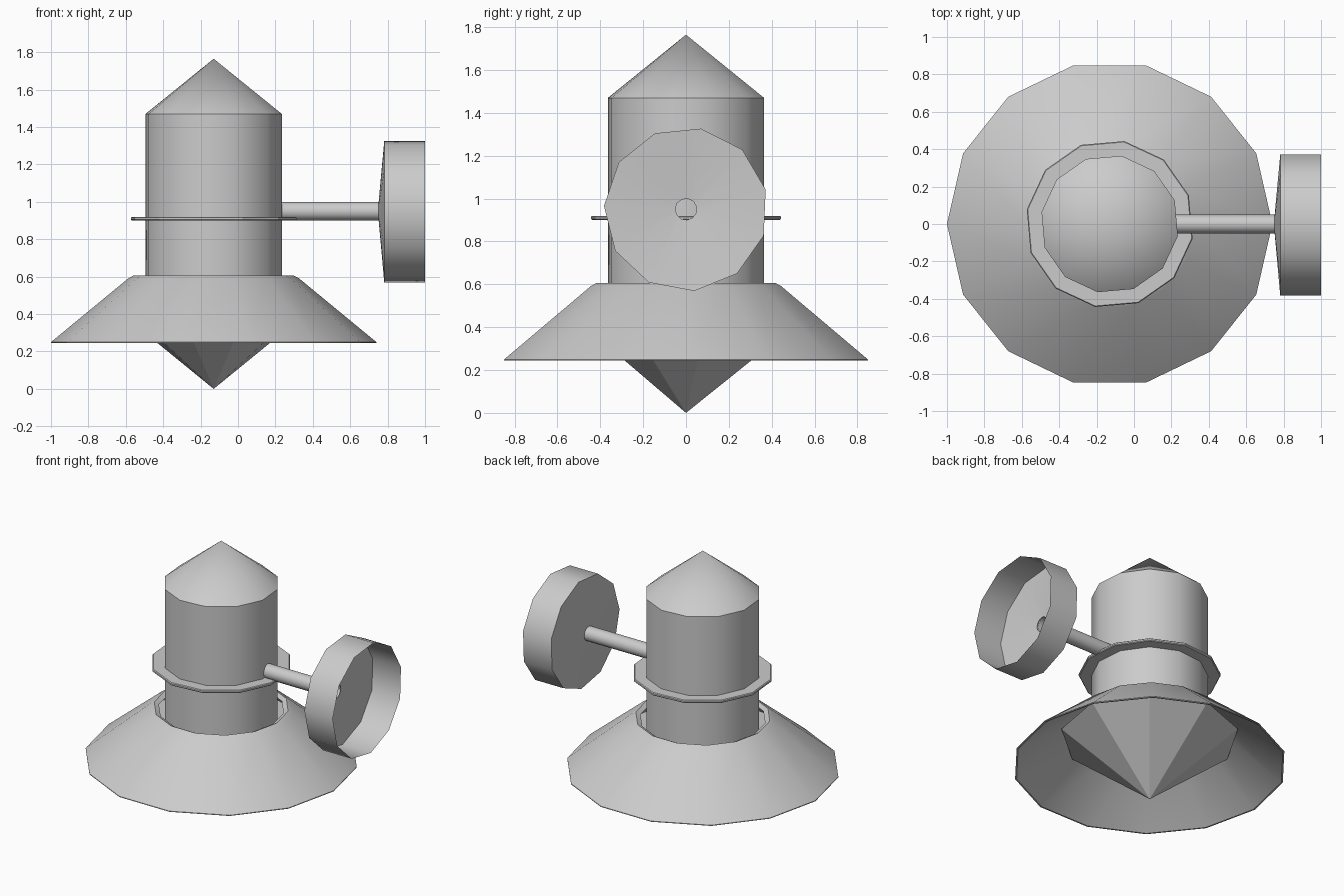
import bpy, bmesh
from math import cos, sin, radians, tau
from mathutils import Matrix, Vector

if "Cube" in bpy.data.objects:
    bpy.data.objects.remove(bpy.data.objects["Cube"])

AXIS_X = -0.13   # vertical axis of the lamp
ARM_Z = 0.95     # height of the horizontal arm


def lathe(name, profile, sides, phase=0.0, closed=False, horizontal=False, smooth=None):
    """Revolve (radius, height) points; horizontal parts revolve around x."""
    bm = bmesh.new()
    rings = []
    for r, h in profile:
        ring = []
        for i in range(sides):
            a = radians(phase) + tau * i / sides
            u, v = r * cos(a), r * sin(a)
            p = Vector((h, u, ARM_Z + v)) if horizontal else Vector((AXIS_X + u, v, h))
            ring.append(bm.verts.new(p))
        rings.append(ring)
    pairs = list(zip(rings, rings[1:]))
    if closed:
        pairs.append((rings[-1], rings[0]))
    for lo, hi in pairs:
        for i in range(sides):
            j = (i + 1) % sides
            bm.faces.new((lo[i], lo[j], hi[j], hi[i]))
    bmesh.ops.remove_doubles(bm, verts=bm.verts, dist=1e-5)
    bmesh.ops.recalc_face_normals(bm, faces=bm.faces)
    mesh = bpy.data.meshes.new(name)
    bm.to_mesh(mesh)
    bm.free()
    obj = bpy.data.objects.new(name, mesh)
    bpy.context.collection.objects.link(obj)
    if smooth:
        bpy.ops.object.select_all(action='DESELECT')
        obj.select_set(True)
        bpy.context.view_layer.objects.active = obj
        bpy.ops.object.shade_smooth_by_angle(angle=radians(smooth))
    return obj


# Cylindrical housing with its pointed roof
lathe("housing", [(0.37, 0.455), (0.37, 1.47), (0, 1.765)], 12, 80, smooth=35)

# Thin collar around the housing
lathe("collar", [(0.365, 0.90), (0.445, 0.90), (0.45, 0.905), (0.45, 0.915),
                 (0.445, 0.92), (0.365, 0.92)], 12, 80, closed=True)

# Flared shade, a thin shell with a rolled upper lip
lathe("shade", [(0.87, 0.25), (0.455, 0.592), (0.43, 0.605), (0.40, 0.59),
                (0.43, 0.575), (0.86, 0.245), (0.87, 0.245)], 14, closed=True, smooth=35)

# Faceted cone hanging under the shade
lathe("diffuser", [(0, 0), (0.568, 0.456), (0, 0.456)], 9, 90)

# Open tube holding the lamp
lathe("arm", [(0.05, 0.225), (0.05, 0.76)], 16, horizontal=True, smooth=35)

# Hollow wall mount, open towards the wall
lathe("wall_mount", [(0.05, 0.752), (0.383, 0.782), (0.383, 1.0)], 11, 177.6,
      horizontal=True, smooth=35)
